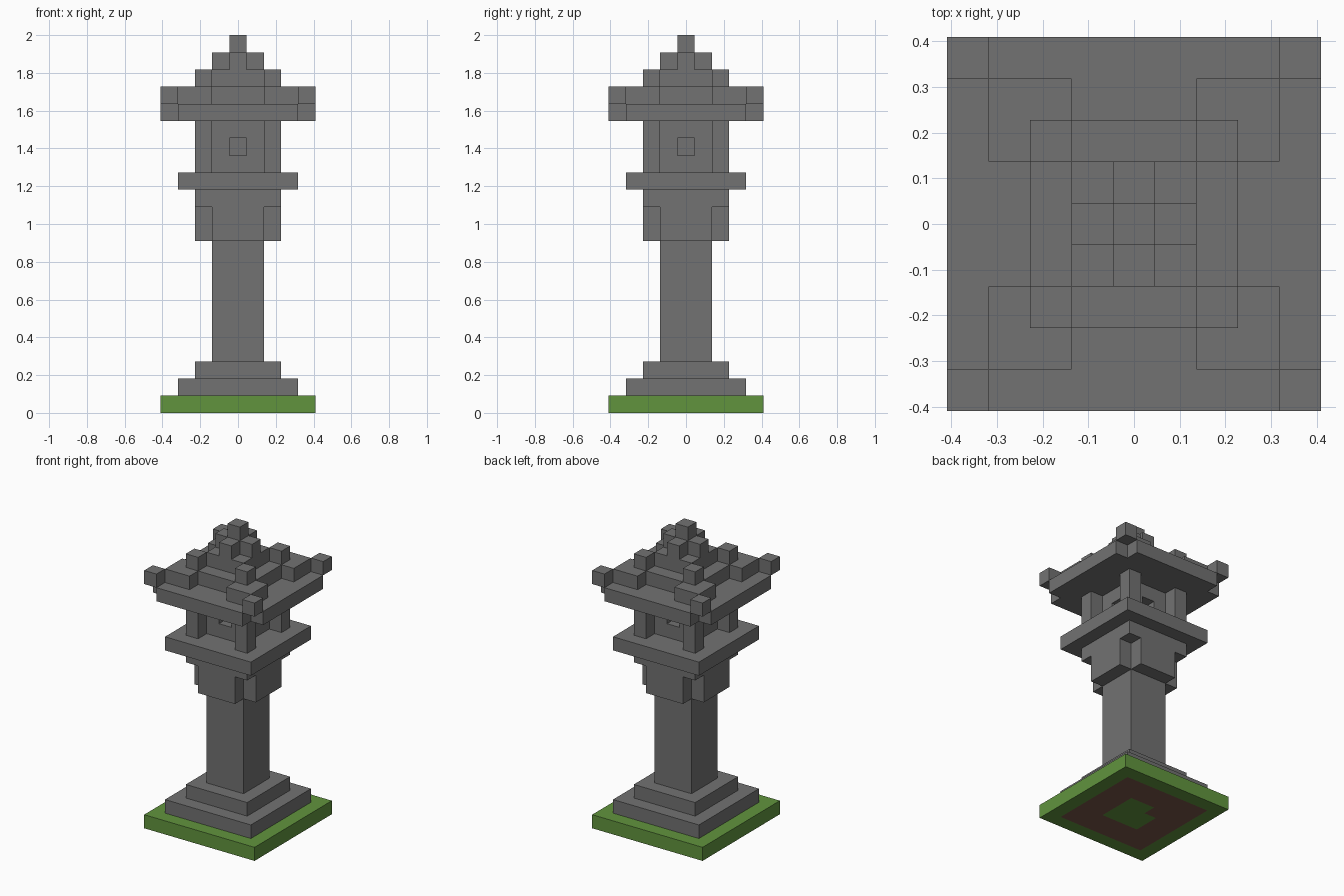
import bpy
import bmesh

U = 2 / 22  # edge of one building block

old = bpy.data.objects.get("Cube")
if old:
    bpy.data.objects.remove(old, do_unlink=True)


def material(name, color):
    m = bpy.data.materials.new(name)
    m.use_nodes = True
    m.diffuse_color = (*color, 1)
    m.node_tree.nodes["Principled BSDF"].inputs["Base Color"].default_value = (*color, 1)
    return m


stone = material("grey stone", (0.168, 0.168, 0.168))
grass = material("grass green", (0.12, 0.296, 0.048))
soil = material("brown soil", (0.19, 0.091, 0.065))


def blocks(name, bottom, height, rule, mats=(stone,), bottom_rule=None):
    """Extrude every plan cell (x, y) accepted by the rule, keeping outer faces only."""
    span = range(-4, 5)
    cells = {(x, y) for x in span for y in span if rule(x, y)}
    bm = bmesh.new()

    def face(points, index=0):
        f = bm.faces.new([bm.verts.new([c * U for c in p]) for p in points])
        f.material_index = index

    top = bottom + height
    ring = [(-0.5, -0.5), (0.5, -0.5), (0.5, 0.5), (-0.5, 0.5)]
    sides = [(0, -1), (1, 0), (0, 1), (-1, 0)]
    for x, y in cells:
        plan = [(x + a, y + b) for a, b in ring]
        face([(*p, top) for p in plan])
        painted = int(bottom_rule(x, y)) if bottom_rule else 0
        face([(*p, bottom) for p in reversed(plan)], painted)
        for i, (dx, dy) in enumerate(sides):
            if (x + dx, y + dy) not in cells:
                p, q = plan[i], plan[(i + 1) % 4]
                face([(*p, bottom), (*q, bottom), (*q, top), (*p, top)])

    # Weld the cells and merge them into large flat faces
    bmesh.ops.remove_doubles(bm, verts=bm.verts, dist=U / 100)
    bmesh.ops.dissolve_limit(bm, angle_limit=0.01, verts=bm.verts,
                             edges=bm.edges, delimit={'MATERIAL'})
    mesh = bpy.data.meshes.new(name)
    bm.to_mesh(mesh)
    bm.free()
    for m in mats:
        mesh.materials.append(m)
    obj = bpy.data.objects.new(name, mesh)
    bpy.context.collection.objects.link(obj)
    return obj


def square(r):
    return lambda x, y: max(abs(x), abs(y)) <= r


def notched(r):
    """Square without its four corner cells."""
    return lambda x, y: square(r)(x, y) and not abs(x) == abs(y) == r


def corners(r):
    return lambda x, y: abs(x) == abs(y) == r


def soil_patch(x, y):
    return square(3)(x, y) and (not square(1)(x, y) or (x, y) == (-1, 1))


# Ground and stepped foot
blocks("grass_base", 0, 1, square(4), (grass, soil), soil_patch)
blocks("lower_step", 1, 1, square(3))
blocks("upper_step", 2, 1, square(2))

# Pillar and bracketed platform
blocks("pillar", 3, 7, square(1))
blocks("bracket", 10, 2, notched(2))
blocks("bracket_cap", 12, 1, square(2))
blocks("platform", 13, 1, square(3))

# Lamp chamber with a recessed window on each side
blocks("chamber_posts", 14, 3, corners(2))
blocks("chamber_floor", 14, 1, square(1))
blocks("chamber_walls", 15, 1, lambda x, y: corners(1)(x, y) or x == y == 0)
blocks("chamber_ceiling", 16, 1, square(1))

# Roof: eaves, hip blocks and stepped crown
blocks("roof_eaves", 17, 1, notched(4))
blocks("roof_hips", 18, 1, lambda x, y: square(2)(x, y) or corners(4)(x, y)
       or (abs(x) in (2, 3) and abs(y) in (2, 3)))
blocks("roof_middle", 19, 1, lambda x, y: square(1)(x, y) or corners(2)(x, y))
blocks("roof_crown", 20, 1, notched(1))
blocks("finial", 21, 1, square(0))
